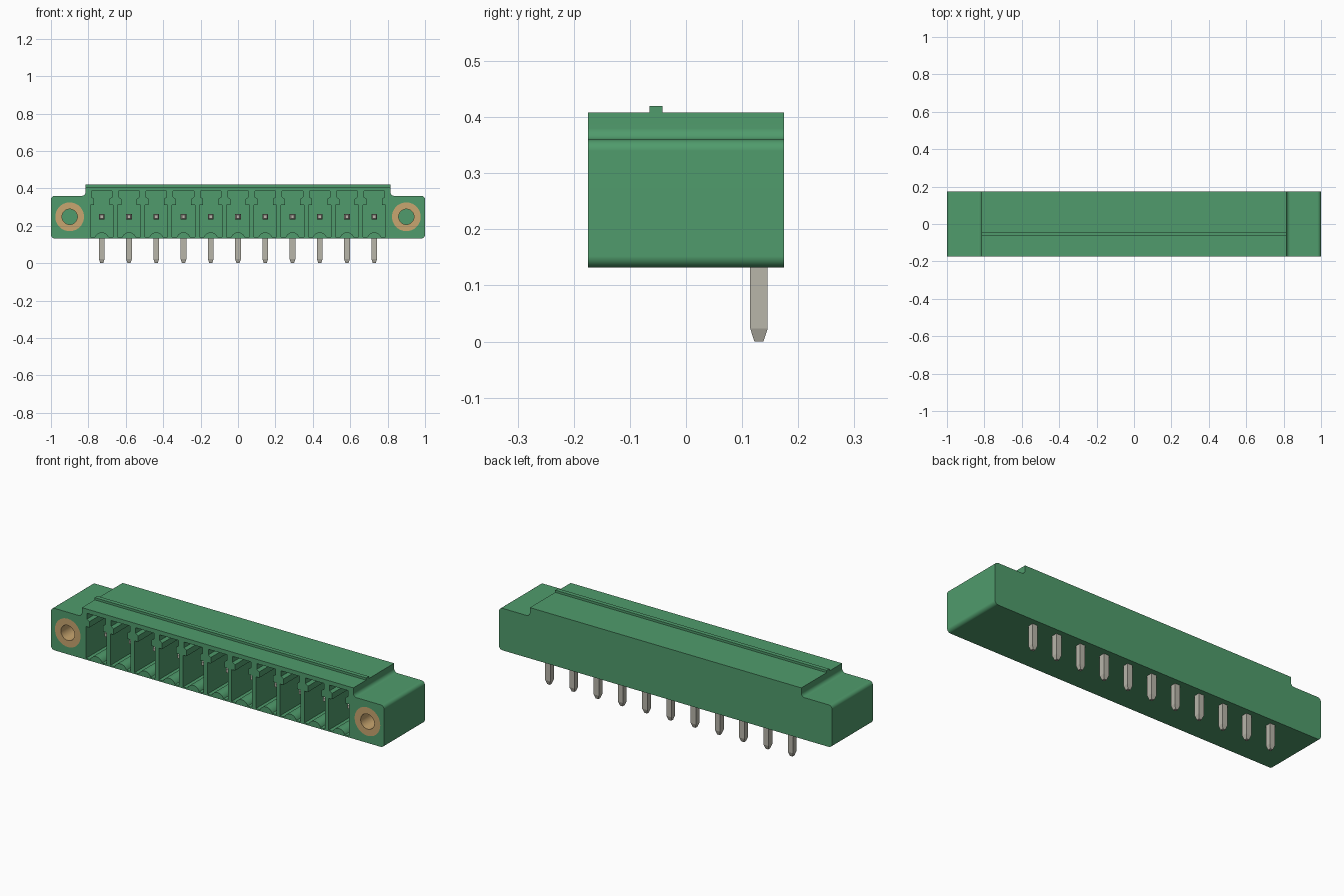
import bpy, bmesh, math
from mathutils import Matrix, Vector

if "Cube" in bpy.data.objects:
    bpy.data.objects.remove(bpy.data.objects["Cube"])

FRONT, BACK = -0.175, 0.175
BASE_Z, FLANGE_Z, TOP_Z = 0.132, 0.36, 0.408
AXIS_Z = 0.248            # height of the contacts and bushings
CAVITY_BACK = 0.07
COUNT, PITCH = 11, 0.1457
PIN_Y = 0.13
CENTRES = [(i - (COUNT - 1) / 2) * PITCH for i in range(COUNT)]


def material(name, rgb):
    m = bpy.data.materials.new(name)
    m.use_nodes = True
    m.diffuse_color = (*rgb, 1)
    bsdf = next(n for n in m.node_tree.nodes if n.type == 'BSDF_PRINCIPLED')
    bsdf.inputs["Base Color"].default_value = (*rgb, 1)
    return m


GREEN = material("housing green", (0.08, 0.33, 0.15))
METAL = material("tinned metal", (0.48, 0.465, 0.40))
BRASS = material("brass", (0.58, 0.38, 0.16))


def finish(bm, name, mat, smooth=False):
    bmesh.ops.recalc_face_normals(bm, faces=bm.faces)
    mesh = bpy.data.meshes.new(name)
    bm.to_mesh(mesh)
    bm.free()
    mesh.materials.append(mat)
    ob = bpy.data.objects.new(name, mesh)
    bpy.context.collection.objects.link(ob)
    if smooth:
        smooth_object(ob)
    return ob


def smooth_object(ob):
    bpy.ops.object.select_all(action='DESELECT')
    ob.select_set(True)
    bpy.context.view_layer.objects.active = ob
    bpy.ops.object.shade_smooth_by_angle(angle=math.radians(35))


def arc(cx, cz, r, a0, a1, n=6):
    return [(cx + r * math.cos(math.radians(a0 + (a1 - a0) * i / n)),
             cz + r * math.sin(math.radians(a0 + (a1 - a0) * i / n)))
            for i in range(n + 1)]


def mirrored(half):
    """Close a right-hand half outline with its mirror image."""
    return half + [(-x, z) for x, z in reversed(half)]


def prism(bm, outline, y0, y1):
    """Extrude an x-z outline along y."""
    face = bm.faces.new([bm.verts.new((x, y0, z)) for x, z in outline])
    res = bmesh.ops.extrude_face_region(bm, geom=[face])
    verts = [g for g in res["geom"] if isinstance(g, bmesh.types.BMVert)]
    bmesh.ops.translate(bm, verts=verts, vec=(0, y1 - y0, 0))


def tapered_bar(bm, start, end, half, tip, taper):
    """Square bar from start to end, narrowing over the last stretch."""
    start, end = Vector(start), Vector(end)
    d = (end - start).normalized()
    u = Vector((1, 0, 0))
    v = d.cross(u)
    rings = []
    for p, h in ((start, half), (end - d * taper, half), (end, tip)):
        rings.append([bm.verts.new(p + u * a * h + v * b * h)
                      for a, b in ((-1, -1), (1, -1), (1, 1), (-1, 1))])
    for lo, hi in zip(rings, rings[1:]):
        for i in range(4):
            j = (i + 1) % 4
            bm.faces.new((lo[i], lo[j], hi[j], hi[i]))
    bm.faces.new(rings[0])
    bm.faces.new(rings[-1])


# Housing: stepped outline with rounded corners and a fillet at each step
R = 0.02
half = (arc(1 - R, BASE_Z + R, R, -90, 0)
        + arc(1 - R, FLANGE_Z - R, R, 0, 90)
        + arc(0.815 + R, FLANGE_Z + R, R, 270, 180)
        + [(0.815, TOP_Z)])
bm = bmesh.new()
prism(bm, mirrored(half), FRONT, BACK)
housing = finish(bm, "housing", GREEN)

# Cutter: keyed contact cavities and the two bushing bores
cavity = mirrored(arc(0, 0.127, 0.038, 90, 20, 6)[1:] + [
    (0.061, 0.14), (0.061, 0.312), (0.041, 0.312), (0.041, 0.344),
    (0.056, 0.354), (0.056, 0.385)])
bm = bmesh.new()
for cx in CENTRES:
    prism(bm, [(x + cx, z) for x, z in cavity], FRONT - 0.05, CAVITY_BACK)
for side in (-1, 1):
    prism(bm, arc(side * 0.9, AXIS_Z, 0.077, 0, 360, 40)[:-1], FRONT - 0.05, 0.05)
cutter = finish(bm, "cavity_cutter", GREEN)
cutter.hide_render = True

cut = housing.modifiers.new("cavities", 'BOOLEAN')
cut.operation = 'DIFFERENCE'
cut.solver = 'EXACT'
cut.object = cutter
bpy.ops.object.select_all(action='DESELECT')
housing.select_set(True)
bpy.context.view_layer.objects.active = housing
bpy.ops.object.modifier_apply(modifier=cut.name)
bpy.data.objects.remove(cutter)
smooth_object(housing)
housing.modifiers.new("clean_normals", 'WEIGHTED_NORMAL').keep_sharp = True

# Locking rib along the top
bm = bmesh.new()
prism(bm, [(-0.815, TOP_Z - 0.01), (0.815, TOP_Z - 0.01),
           (0.815, 0.42), (-0.815, 0.42)], -0.065, -0.042)
finish(bm, "locking_rib", GREEN)

# Threaded bushings: flush tubes in the flanges
for side, label in ((-1, "right"), (1, "left")):
    bm = bmesh.new()
    n = 40
    loops = []
    for r, y in ((0.077, FRONT), (0.077, 0.05), (0.041, 0.05), (0.041, FRONT)):
        loops.append([bm.verts.new((x, y, z)) for x, z in
                      arc(side * 0.9, AXIS_Z, r, 0, 360, n)[:-1]])
    for a, b in zip(loops, loops[1:] + loops[:1]):
        for i in range(n):
            j = (i + 1) % n
            bm.faces.new((a[i], a[j], b[j], b[i]))
    finish(bm, label + "_bushing", BRASS, smooth=True)

# Contacts: a pin inside each cavity and a solder tail below
for i, cx in enumerate(CENTRES, 1):
    bm = bmesh.new()
    tapered_bar(bm, (cx, PIN_Y, AXIS_Z), (cx, -0.09, AXIS_Z), 0.015, 0.009, 0.02)
    tapered_bar(bm, (cx, PIN_Y, AXIS_Z), (cx, PIN_Y, 0), 0.0155, 0.008, 0.023)
    finish(bm, f"contact_pin_{i}", METAL)
